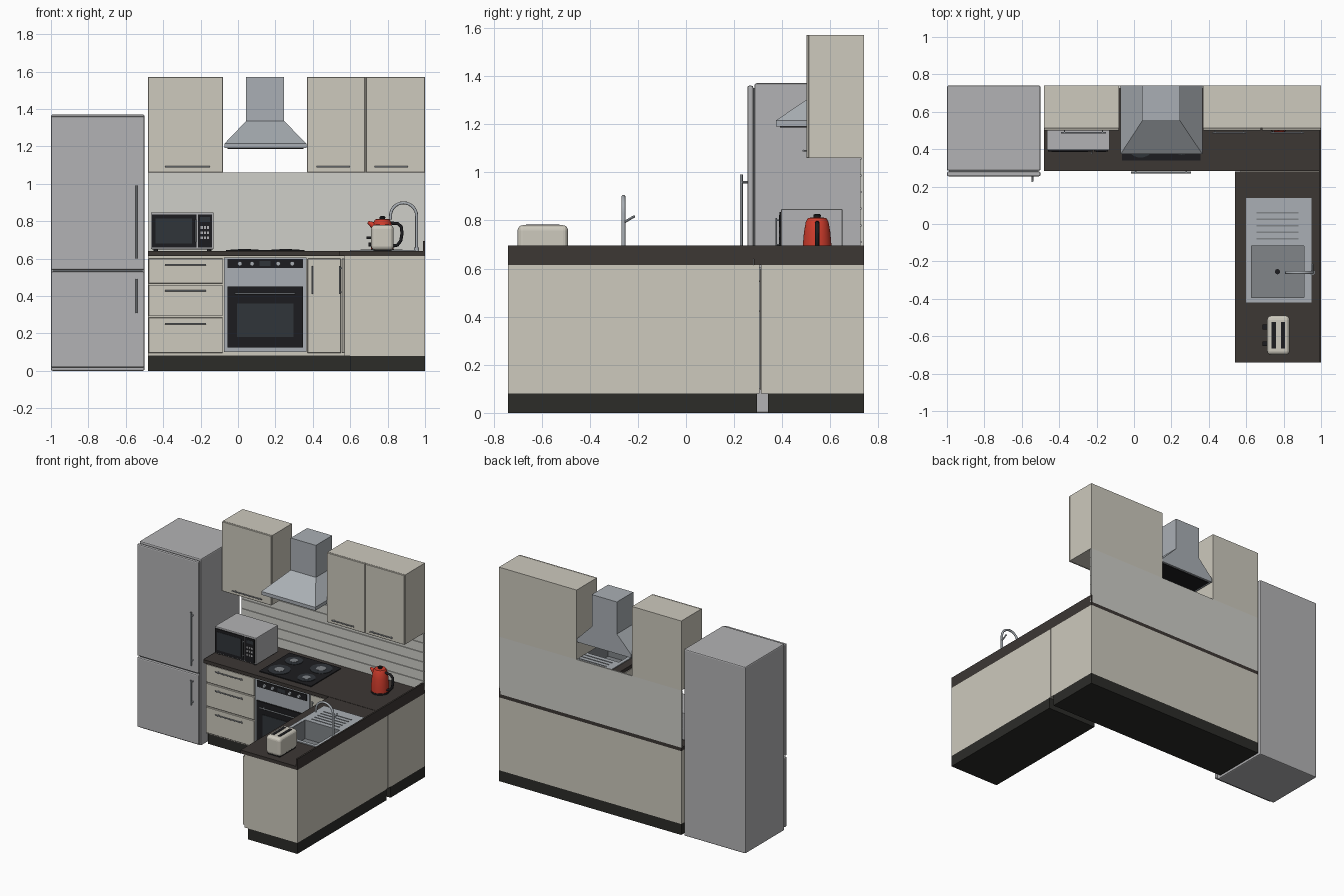
import bpy, bmesh
from math import pi, cos, sin
from mathutils import Matrix, Vector

if "Cube" in bpy.data.objects:
    bpy.data.objects.remove(bpy.data.objects["Cube"])


def mat(name, r, g, b):
    m = bpy.data.materials.new(name)
    m.diffuse_color = (r, g, b, 1)
    m.use_nodes = True
    m.node_tree.nodes["Principled BSDF"].inputs["Base Color"].default_value = m.diffuse_color
    return m


CREAM = mat("cream", .61, .585, .51)
TILE = mat("tile", .62, .62, .58)
TOP = mat("worktop", .045, .038, .034)
PLINTH = mat("plinth", .025, .025, .022)
BLACK = mat("black", .012, .012, .014)
GLASS = mat("glass", .03, .035, .042)
FRIDGE = mat("fridge_grey", .45, .45, .46)
STEEL = mat("steel", .40, .43, .46)
DARKSTEEL = mat("dark_steel", .22, .235, .25)
RED = mat("red", .62, .045, .025)


def add(name, bm, m, bevel=0, segs=2, smooth=False):
    bmesh.ops.recalc_face_normals(bm, faces=bm.faces[:])
    me = bpy.data.meshes.new(name)
    bm.to_mesh(me)
    bm.free()
    ob = bpy.data.objects.new(name, me)
    bpy.context.collection.objects.link(ob)
    me.materials.append(m)
    if bevel:
        b = ob.modifiers.new("bevel", 'BEVEL')
        b.width, b.segments = bevel, segs
    if smooth:
        bpy.ops.object.select_all(action='DESELECT')
        ob.select_set(True)
        bpy.context.view_layer.objects.active = ob
        bpy.ops.object.shade_smooth_by_angle()
    return ob


def box(name, x0, x1, y0, y1, z0, z1, m, bevel=0, segs=2):
    bm = bmesh.new()
    bmesh.ops.create_cube(bm, size=1)
    for v in bm.verts:
        v.co = ((x0 + x1) / 2 + v.co.x * (x1 - x0), (y0 + y1) / 2 + v.co.y * (y1 - y0),
                (z0 + z1) / 2 + v.co.z * (z1 - z0))
    return add(name, bm, m, bevel, segs)


def rod(name, a, b, r, m, r2=None, n=20):
    a, b = Vector(a), Vector(b)
    bm = bmesh.new()
    mx = Matrix.Translation((a + b) / 2) @ (b - a).to_track_quat('Z', 'Y').to_matrix().to_4x4()
    bmesh.ops.create_cone(bm, cap_ends=True, segments=n, radius1=r, radius2=r if r2 is None else r2,
                          depth=(b - a).length, matrix=mx)
    return add(name, bm, m, smooth=True)


def lathe(name, profile, centre, m, n=32):
    bm = bmesh.new()
    vs = [bm.verts.new((r, 0, z)) for r, z in profile]
    es = [bm.edges.new(p) for p in zip(vs, vs[1:])]
    bmesh.ops.spin(bm, geom=vs + es, axis=(0, 0, 1), cent=(0, 0, 0), steps=n, angle=2 * pi)
    bmesh.ops.remove_doubles(bm, verts=bm.verts[:], dist=1e-5)
    bmesh.ops.translate(bm, verts=bm.verts[:], vec=centre)
    return add(name, bm, m, smooth=True)


def tube(name, pts, r, m):
    cu = bpy.data.curves.new(name, 'CURVE')
    cu.dimensions, cu.bevel_depth, cu.bevel_resolution, cu.use_fill_caps = '3D', r, 3, True
    s = cu.splines.new('POLY')
    s.points.add(len(pts) - 1)
    for p, c in zip(s.points, pts):
        p.co = (*c, 1)
    cu.materials.append(m)
    ob = bpy.data.objects.new(name, cu)
    bpy.context.collection.objects.link(ob)


def handle(name, a, b, out, r=.004, m=STEEL):
    """Bar from a to b, with two posts leading back to the door."""
    a, b, out = Vector(a), Vector(b), Vector(out)
    rod(name, a, b, r, m, n=12)
    for i, t in enumerate((.08, .92)):
        p = a.lerp(b, t)
        rod(f"{name}_post_{i}", p, p - out, r * .8, m, n=8)


# fridge
box("fridge_body", -1, -.5, .285, .74, 0, 1.37, FRIDGE, .008)
for n, z0, z1, h0, h1 in (("lower", .018, .53, .31, .49), ("upper", .54, 1.36, .6, .99)):
    box(f"fridge_{n}_door", -1, -.5, .255, .28, z0, z1, FRIDGE, .008)
    handle(f"fridge_{n}_handle", (-.543, .23, h0), (-.543, .23, h1), (0, -.028, 0), .006)
box("fridge_seal", -.99, -.51, .278, .287, .03, 1.35, DARKSTEEL)

# base units: back run and peninsula
box("back_plinth", -.48, 1, .34, .74, 0, .08, PLINTH)
box("back_cabinet", -.48, 1, .325, .74, .08, .615, CREAM)
box("corner_filler", .57, 1, .312, .325, .08, .615, CREAM)
box("back_worktop", -.48, 1, .283, .74, .615, .64, TOP)
box("peninsula_plinth", .6, 1, -.74, .295, 0, .08, PLINTH)
pen = box("peninsula_cabinet", .57, 1, -.74, .306, .08, .615, CREAM)
pentop = box("peninsula_worktop", .54, 1, -.74, .28, .615, .64, TOP)
box("side_upstand", .988, 1, -.74, .74, .64, .695, TOP)

# drawers and doors
for i, (z0, z1) in enumerate(((.095, .285), (.292, .46), (.467, .6))):
    box(f"drawer_{i}", -.478, -.082, .308, .325, z0, z1, CREAM, .002, 1)
    handle(f"drawer_handle_{i}", (-.39, .293, z1 - .032), (-.17, .293, z1 - .032), (0, -.016, 0))
box("narrow_door", .372, .55, .308, .325, .095, .6, CREAM, .002, 1)
handle("narrow_door_handle", (.396, .293, .41), (.396, .293, .56), (0, -.016, 0))
for i in range(3):
    y = -.735 + i * .34
    box(f"peninsula_door_{i}", .555, .57, y, y + .335, .095, .6, CREAM, .002, 1)
    handle(f"peninsula_handle_{i}", (.545, y + .035, .41), (.545, y + .035, .56), (-.012, 0, 0))

# tiled splashback
box("splashback", -.48, 1, .73, .74, .64, 1.06, TILE)
for i in range(6):
    z = .642 + i * .0695
    box(f"tile_row_{i}", -.48, 1, .724, .731, z, z + .0655, TILE)

# wall cabinets
for n, x0, x1 in (("left", -.48, -.08), ("right", .37, 1)):
    box(f"wall_cabinet_{n}", x0, x1, .512, .74, 1.06, 1.57, CREAM)
for i, (x0, x1, h0, h1) in enumerate(((-.48, -.08, -.39, -.15), (.37, .678, .42, .6), (.684, 1, .73, .91))):
    box(f"wall_door_{i}", x0, x1, .5, .512, 1.06, 1.57, CREAM, .002, 1)
    handle(f"wall_handle_{i}", (h0, .487, 1.09), (h1, .487, 1.09), (0, -.014, 0))

# extractor hood
box("hood_rim", -.072, .366, .373, .74, 1.19, 1.215, STEEL)
box("hood_filter", -.055, .35, .39, .725, 1.186, 1.192, BLACK)
bm = bmesh.new()
rings = [[bm.verts.new((x, y, z)) for x, y in ((x0, y0), (x1, y0), (x1, .74), (x0, .74))]
         for x0, x1, y0, z in ((-.072, .366, .373, 1.215), (.043, .247, .55, 1.335))]
for k in range(4):
    j = (k + 1) % 4
    bm.faces.new((rings[0][k], rings[0][j], rings[1][j], rings[1][k]))
for r in rings:
    bm.faces.new(r)
add("hood_canopy", bm, STEEL)
box("hood_chimney", .043, .247, .55, .74, 1.335, 1.57, STEEL)

# oven
box("oven_front", -.075, .367, .302, .325, .1, .605, STEEL)
box("oven_panel", -.055, .347, .297, .304, .55, .597, BLACK)
box("oven_door", -.055, .347, .292, .304, .125, .45, BLACK)
box("oven_window", -.005, .297, .289, .293, .18, .36, GLASS)
handle("oven_handle", (-.017, .275, .413), (.305, .275, .413), (0, -.018, 0), .005)
for i, x in enumerate((.01, .075, .215, .29)):
    rod(f"oven_knob_{i}", (x, .284, .573), (x, .298, .573), .012, STEEL)
box("oven_display", .115, .175, .295, .298, .56, .587, GLASS)

# hob with four plates
box("hob", -.065, .355, .34, .69, .64, .646, BLACK)
for i, (x, y, r) in enumerate(((.035, .43, .075), (.255, .43, .06), (.035, .6, .06), (.255, .6, .075))):
    rod(f"hob_ring_{i}", (x, y, .645), (x, y, .649), r, GLASS, n=32)
    rod(f"hob_plate_{i}", (x, y, .648), (x, y, .651), r * .45, DARKSTEEL, n=24)

# sink: hole cut through worktop and cabinet, then a lined basin
X0, X1, Y0, Y1 = .625, .91, -.395, -.115
cutter = box("basin_cutter", X0 - .003, X1 + .003, Y0 - .003, Y1 + .003, .5, .7, STEEL)
cutter.hide_render = True
cutter.hide_set(True)
for ob in (pen, pentop):
    b = ob.modifiers.new("basin_hole", 'BOOLEAN')
    b.object, b.operation, b.solver = cutter, 'DIFFERENCE', 'EXACT'
box("drainboard", .6, .95, Y1, .14, .638, .646, STEEL)
box("sink_rim_front", .6, .95, -.42, Y0, .638, .646, STEEL)
box("sink_rim_left", .6, X0, Y0, Y1, .638, .646, STEEL)
box("sink_rim_right", X1, .95, Y0, Y1, .638, .646, STEEL)
box("basin_floor", X0, X1, Y0, Y1, .502, .508, DARKSTEEL)
for n, x0, x1, y0, y1 in (("left", X0 - .002, X0 + .002, Y0, Y1), ("right", X1 - .002, X1 + .002, Y0, Y1),
                          ("front", X0, X1, Y0 - .002, Y0 + .002), ("back", X0, X1, Y1 - .002, Y1 + .002)):
    box(f"basin_wall_{n}", x0, x1, y0, y1, .502, .645, DARKSTEEL)
rod("drain", (.767, -.255, .507), (.767, -.255, .511), .014, BLACK)
for i in range(5):
    y = -.08 + i * .035
    box(f"drain_ridge_{i}", .655, .88, y - .004, y + .004, .645, .649, DARKSTEEL)

# tap
rod("tap_base", (.955, -.26, .64), (.955, -.26, .66), .014, STEEL)
arc = [(.885 + .07 * cos(a), -.26, .828 + .07 * sin(a)) for a in [pi * k / 14 for k in range(14)]]
tube("tap_spout", [(.955, -.26, .645)] + arc + [(.815, -.26, .81)], .008, STEEL)
rod("tap_lever", (.955, -.26, .79), (.955, -.213, .818), .005, STEEL, n=12)

# microwave
box("microwave_body", -.465, -.13, .395, .65, .65, .847, FRIDGE, .004)
box("microwave_door", -.46, -.222, .388, .397, .66, .835, BLACK)
box("microwave_window", -.44, -.245, .386, .389, .682, .815, GLASS)
box("microwave_panel", -.213, -.14, .388, .397, .66, .835, BLACK)
handle("microwave_handle", (-.226, .375, .69), (-.226, .375, .81), (0, -.014, 0))
box("microwave_display", -.203, -.15, .386, .389, .797, .822, GLASS)
for i in range(3):
    for j in range(3):
        x, z = -.2 + j * .017, .705 + i * .027
        box(f"microwave_button_{i}{j}", x, x + .012, .386, .389, z, z + .014, FRIDGE)
for i, (x, y) in enumerate(((-.44, .42), (-.155, .42), (-.44, .62), (-.155, .62))):
    rod(f"microwave_foot_{i}", (x, y, .64), (x, y, .652), .012, BLACK, n=12)

# kettle
K = (.772, .545, 0)
lathe("kettle_base", [(0, .64), (.062, .64), (.062, .652), (0, .652)], K, BLACK)
lathe("kettle_body", [(0, .652), (.06, .652), (.06, .69), (.055, .75), (.047, .795), (.038, .81), (0, .814)], K, RED)
lathe("kettle_knob", [(0, .81), (.014, .81), (.016, .822), (.01, .827), (0, .827)], K, BLACK, 16)
rod("kettle_spout", (.745, .545, .765), (.695, .545, .795), .028, RED, .007, 16)
tube("kettle_handle", [(.815, .545, .79), (.855, .545, .787), (.873, .545, .77), (.877, .545, .735),
                       (.87, .545, .695), (.852, .545, .672), (.828, .545, .668)], .009, BLACK)

# toaster
toaster = box("toaster_body", .712, .832, -.7, -.49, .645, .78, CREAM, .022, 4)
box("toaster_foot", .725, .82, -.685, -.505, .64, .65, BLACK)
for i, x in enumerate((.736, .786)):
    box(f"toaster_slot_{i}", x, x + .022, -.665, -.525, .77, .782, BLACK)
for i, y in enumerate((-.64, -.55)):
    box(f"toaster_lever_{i}", .688, .714, y - .013, y + .013, .705, .718, BLACK)
    rod(f"toaster_dial_{i}", (.698, y, .675), (.714, y, .675), .01, BLACK, n=16)
